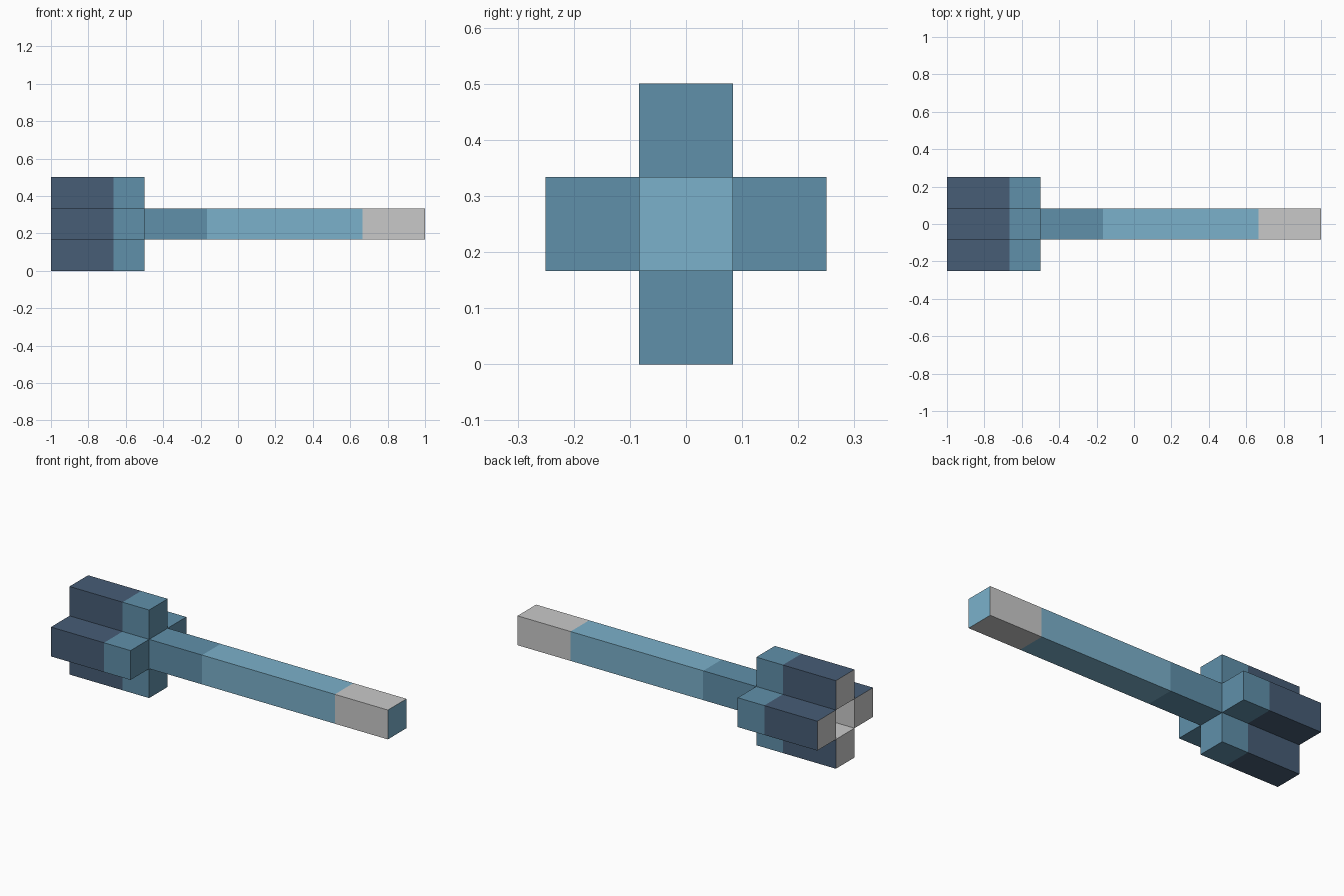
import bpy, bmesh
from mathutils import Vector

if "Cube" in bpy.data.objects:
    bpy.data.objects.remove(bpy.data.objects["Cube"])

U = 1 / 6  # block size


def lin(hexcol):
    out = []
    for i in (0, 2, 4):
        c = int(hexcol[i:i + 2], 16) / 255
        out.append(c / 12.92 if c <= 0.04045 else ((c + 0.055) / 1.055) ** 2.4)
    return (*out, 1)


MATS = []
for name, col in (("dark_blue", "475D76"), ("mid_blue", "6090AA"),
                  ("light_blue", "7BB1CB"), ("pale_grey", "C9C9C9")):
    m = bpy.data.materials.new(name)
    m.diffuse_color = lin(col)
    m.use_nodes = True
    m.node_tree.nodes["Principled BSDF"].inputs["Base Color"].default_value = m.diffuse_color
    MATS.append(m)
DARK, MID, LIGHT, GREY = range(4)


def box(name, lo, hi, cuts, rule):
    """Box cut along x at the given places; rule(face centre, normal) picks the colour."""
    lo, hi = Vector(lo), Vector(hi)
    bm = bmesh.new()
    bmesh.ops.create_cube(bm, size=1)
    for v in bm.verts:
        v.co = Vector([(lo[i] + hi[i]) / 2 + v.co[i] * (hi[i] - lo[i]) for i in range(3)])
    for x in cuts:
        bmesh.ops.bisect_plane(bm, geom=bm.verts[:] + bm.edges[:] + bm.faces[:],
                               plane_co=(x, 0, 0), plane_no=(1, 0, 0))
    bm.normal_update()
    for f in bm.faces:
        f.material_index = rule(f.calc_center_median(), f.normal)
    me = bpy.data.meshes.new(name)
    for m in MATS:
        me.materials.append(m)
    bm.to_mesh(me)
    bm.free()
    bpy.context.collection.objects.link(bpy.data.objects.new(name, me))


# Shaft: mid blue root, light blue middle, grey tip
def shaft_rule(c, n):
    if n.x > 0.5:
        return LIGHT
    if n.x < -0.5:
        return GREY
    return MID if c.x < -U else LIGHT if c.x < 4 * U else GREY


h = U / 2
box("shaft", (-0.5, -h, 0.25 - h), (1, h, 0.25 + h), (-U, 4 * U), shaft_rule)

# Four fins around an open square centre; inner and rear faces are grey
for name, dy, dz in (("fin_front", -1, 0), ("fin_back", 1, 0),
                     ("fin_bottom", 0, -1), ("fin_top", 0, 1)):
    def fin_rule(c, n, out=Vector((0, dy, dz))):
        if n.x < -0.5 or n.dot(out) < -0.5:
            return GREY
        return DARK if c.x < -4 * U else MID
    y, z = dy * U, 0.25 + dz * U
    box(name, (-1, y - h, z - h), (-0.5, y + h, z + h), (-4 * U,), fin_rule)
